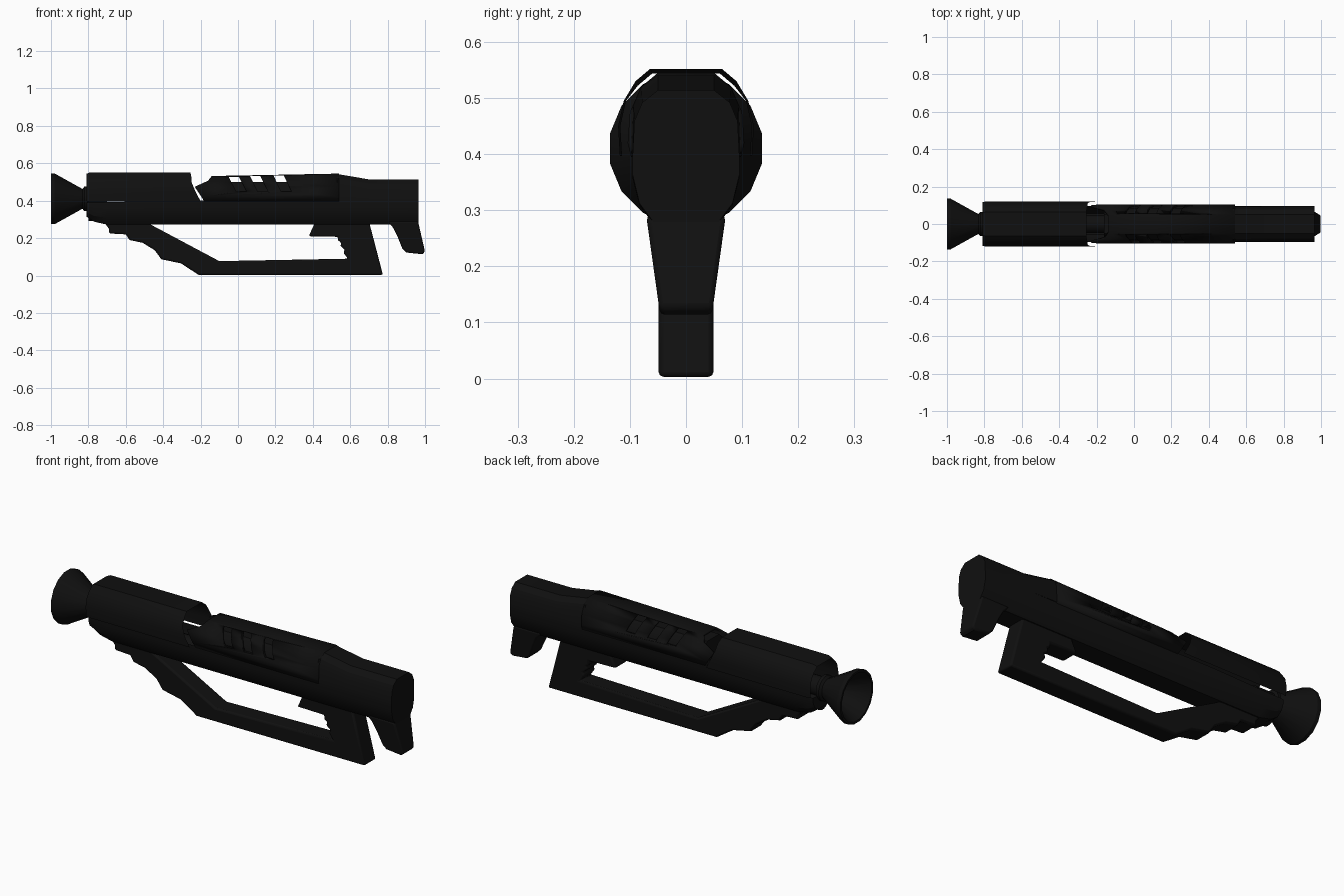
import bpy, bmesh, math

if "Cube" in bpy.data.objects:
    bpy.data.objects.remove(bpy.data.objects["Cube"])

dark = bpy.data.materials.new("dark_metal")
dark.diffuse_color = (0.005, 0.005, 0.005, 1)
dark.use_nodes = True
dark.node_tree.nodes["Principled BSDF"].inputs["Base Color"].default_value = dark.diffuse_color


def finish(name, bm, bevel=0, smooth=True):
    bmesh.ops.recalc_face_normals(bm, faces=bm.faces)
    me = bpy.data.meshes.new(name)
    bm.to_mesh(me)
    bm.free()
    ob = bpy.data.objects.new(name, me)
    bpy.context.collection.objects.link(ob)
    me.materials.append(dark)
    if smooth:
        bpy.ops.object.select_all(action='DESELECT')
        ob.select_set(True)
        bpy.context.view_layer.objects.active = ob
        bpy.ops.object.shade_smooth_by_angle(angle=math.radians(25))
    if bevel:
        m = ob.modifiers.new("bevel", 'BEVEL')
        m.width, m.segments = bevel, 2
        m.limit_method, m.angle_limit = 'ANGLE', math.radians(60)
    return ob


def loft(name, halves, caps=(False, False)):
    """Skin half sections (x, y, z), each mirrored across y = 0."""
    bm = bmesh.new()
    rows = []
    for h in halves:
        full = list(h) + [(x, -y, z) for x, y, z in reversed(h)]
        rows.append([bm.verts.new(p) for p in full])
    for a, b in zip(rows, rows[1:]):
        for i in range(len(a) - 1):
            bm.faces.new((a[i], a[i + 1], b[i + 1], b[i]))
    for use, row in zip(caps, (rows[0], rows[-1])):
        if use:
            bm.faces.new(row)
    return finish(name, bm)


def plate(name, profile, width, bevel=0):
    """Extrude an x-z outline across y; width(z) gives the half width."""
    bm = bmesh.new()
    sides = [[bm.verts.new((x, s * width(z), z)) for x, z in profile] for s in (-1, 1)]
    for s in sides:
        bm.faces.new(s)
    n = len(profile)
    for i in range(n):
        j = (i + 1) % n
        bm.faces.new((sides[0][i], sides[0][j], sides[1][j], sides[1][i]))
    return finish(name, bm, bevel)


def revolve(name, profile, zc, n=16):
    """Turn an (x, radius) outline around the barrel axis."""
    bm = bmesh.new()
    rings = []
    for x, r in profile:
        ring = []
        for k in range(n):
            a = 2 * math.pi * (k + 0.5) / n
            ring.append(bm.verts.new((x, r * math.cos(a), zc + r * math.sin(a))))
        rings.append(ring)
    for a, b in zip(rings, rings[1:]):
        for k in range(n):
            j = (k + 1) % n
            bm.faces.new((a[k], a[j], b[j], b[k]))
    bm.faces.new(rings[0])
    bm.faces.new(rings[-1])
    return finish(name, bm)


# Flared hollow muzzle and inner barrel
revolve("muzzle", [(-0.70, 0.05), (-0.80, 0.05), (-0.805, 0.066), (-0.822, 0.066),
                   (-0.832, 0.054), (-0.98, 0.138), (-1.0, 0.138), (-1.0, 0.126),
                   (-0.85, 0.04), (-0.81, 0.035)], 0.41)
revolve("inner_barrel", [(-0.80, 0.05), (-0.15, 0.05)], 0.34)

# Barrel shroud: open sheet with a slanted rear edge
shroud = [(0.118, 0.397), (0.121, 0.45), (0.111, 0.495), (0.09, 0.53), (0.064, 0.552)]
rear_x = [-0.20, -0.228, -0.247, -0.25, -0.255]
loft("barrel_shroud", [
    [(-0.81, y - 0.004, z - (0.008 if z > 0.5 else 0)) for y, z in shroud],
    [(-0.79, y, z) for y, z in shroud],
    [(x, y, z) for x, (y, z) in zip(rear_x, shroud)]])


# Lower body trough, nose rising at the front
def lower(x, top, bottom):
    h = top - bottom
    return [(x, 0.095, top), (x, 0.095, top - 0.3 * h), (x, 0.083, top - 0.7 * h), (x, 0.055, bottom)]


loft("lower_body", [lower(-0.81, 0.39, 0.315), lower(-0.77, 0.391, 0.288),
                    lower(-0.70, 0.392, 0.272), lower(-0.4, 0.40, 0.272),
                    lower(0.955, 0.40, 0.272), lower(0.965, 0.40, 0.275)], (True, True))


# Receiver core and rear stock
def upper(x, top, w=0.092):
    return [(x, w + 0.003, 0.40), (x, w, top - 0.055), (x, w - 0.014, top - 0.022), (x, 0.05, top)]


loft("receiver_and_stock", [upper(-0.16, 0.50, 0.085), upper(0.52, 0.50, 0.085),
                            upper(0.53, 0.543, 0.094), upper(0.70, 0.514),
                            upper(0.965, 0.514)], (True, True))

# Receiver cover with a pointed front edge
cover_end = [(0.098, 0.395), (0.104, 0.42), (0.10, 0.475), (0.08, 0.52), (0.05, 0.545)]
nose_x = [-0.18, -0.195, -0.23, -0.16, -0.14]
cover = loft("receiver_cover", [
    [(x, y, z - (0.013 if z > 0.5 else 0)) for x, (y, z) in zip(nose_x, cover_end)],
    [(0.54, y, z) for y, z in cover_end]])
thick = cover.modifiers.new("thickness", 'SOLIDIFY')
thick.thickness, thick.offset = 0.012, -1

# Slanted vents cut through both sides of the cover
for i, x in enumerate((-0.05, 0.065, 0.19)):
    top = 0.528 + 0.003 * i
    cut = plate(f"vent_cutter_{i + 1}", [(x, top), (x + 0.055, top), (x + 0.095, 0.45), (x + 0.04, 0.45)],
                lambda z: 0.16)
    cut.hide_render = True
    cut.hide_set(True)
    b = cover.modifiers.new("vent", 'BOOLEAN')
    b.operation, b.solver, b.object = 'DIFFERENCE', 'EXACT', cut

# Lower frame: stepped fore grip, long rail and rear grip with finger notches
frame = [(-0.72, 0.29), (-0.69, 0.25), (-0.69, 0.225), (-0.60, 0.22), (-0.58, 0.19), (-0.51, 0.175),
         (-0.445, 0.135), (-0.41, 0.087), (-0.305, 0.065), (-0.21, 0.003), (0.775, 0.003),
         (0.70, 0.29), (0.415, 0.29), (0.378, 0.21), (0.535, 0.207), (0.535, 0.188),
         (0.553, 0.175), (0.546, 0.158), (0.572, 0.138), (0.563, 0.122), (0.588, 0.09),
         (-0.10, 0.077), (-0.50, 0.29)]
plate("grip_frame", frame, lambda z: 0.049, 0.01)

# Tapered shoulder hook under the stock
hook = [(0.80, 0.29), (0.83, 0.255), (0.85, 0.215), (0.878, 0.145), (0.90, 0.123), (0.985, 0.114),
        (1.0, 0.127), (0.966, 0.275), (0.962, 0.29)]
plate("shoulder_hook", hook, lambda z: 0.047 + (z - 0.12) * 0.14, 0.008)
